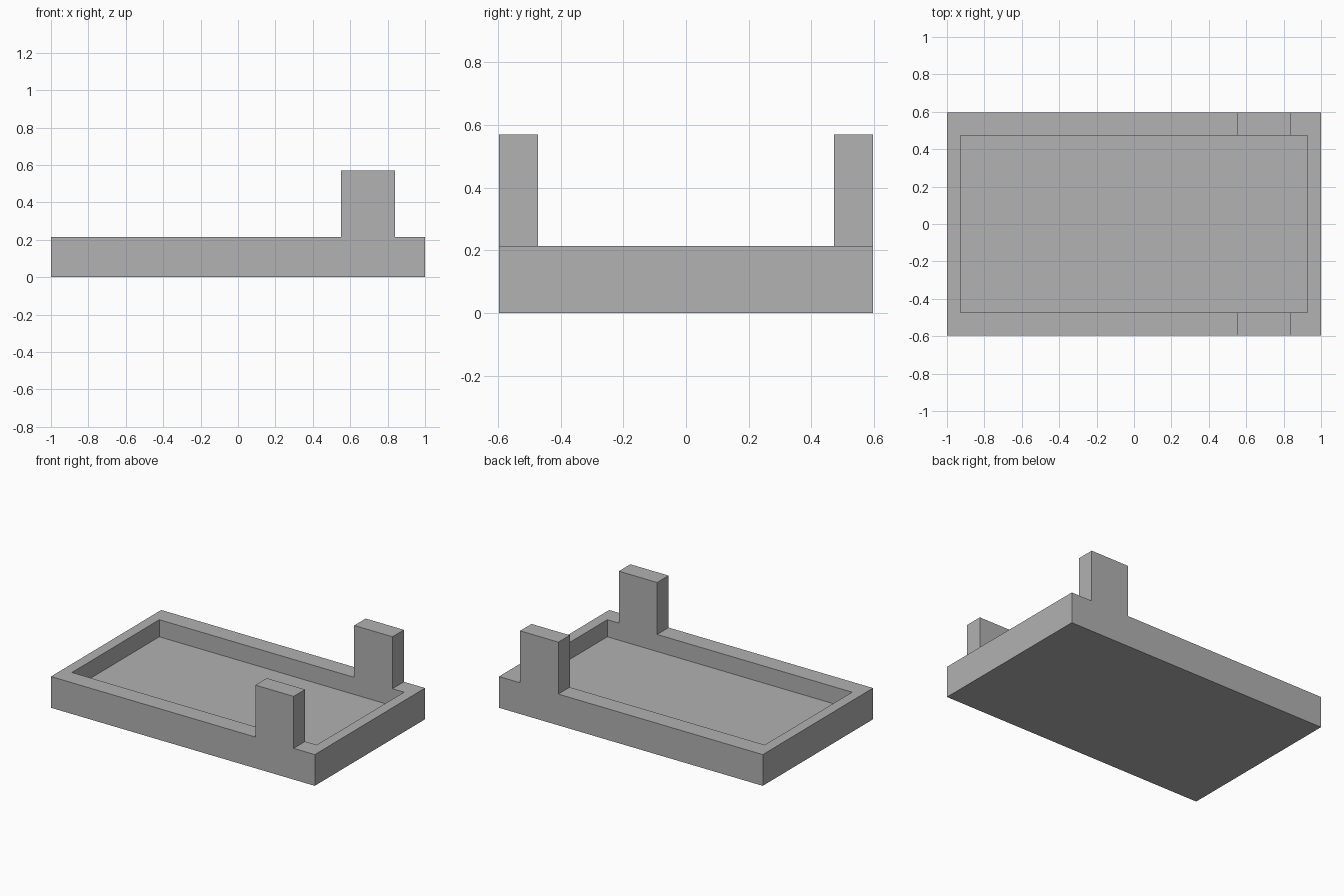
import bpy
import bmesh

if "Cube" in bpy.data.objects:
    bpy.data.objects.remove(bpy.data.objects["Cube"], do_unlink=True)

HALF_Y, INNER_X, INNER_Y = 0.597, 0.928, 0.473
FLOOR, RIM, TOP = 0.097, 0.214, 0.57
POST_X0, POST_X1 = 0.55, 0.84

grey = bpy.data.materials.new("plain grey")
grey.use_nodes = True
colour = (0.445, 0.445, 0.445, 1)
grey.diffuse_color = colour
grey.node_tree.nodes["Principled BSDF"].inputs["Base Color"].default_value = colour


def extruded_profile(name, outline, half_depth):
    """Extrude an x-z outline symmetrically along y."""
    bm = bmesh.new()
    face = bm.faces.new([bm.verts.new((x, -half_depth, z)) for x, z in outline])
    grown = bmesh.ops.extrude_face_region(bm, geom=[face])["geom"]
    verts = [g for g in grown if isinstance(g, bmesh.types.BMVert)]
    bmesh.ops.translate(bm, verts=verts, vec=(0, 2 * half_depth, 0))
    bmesh.ops.recalc_face_normals(bm, faces=bm.faces)
    mesh = bpy.data.meshes.new(name)
    bm.to_mesh(mesh)
    bm.free()
    mesh.materials.append(grey)
    obj = bpy.data.objects.new(name, mesh)
    bpy.context.collection.objects.link(obj)
    return obj


# Tray with the post silhouette carried across its full width
tray = extruded_profile("tray_with_posts", [
    (-1, 0), (1, 0), (1, RIM), (POST_X1, RIM), (POST_X1, TOP),
    (POST_X0, TOP), (POST_X0, RIM), (-1, RIM)], HALF_Y)

# Cutter for the recess and the gap between the two posts
cutter = extruded_profile("recess_cutter", [
    (-INNER_X, FLOOR), (INNER_X, FLOOR), (INNER_X, RIM), (1.1, RIM),
    (1.1, 0.7), (-1.1, 0.7), (-1.1, RIM), (-INNER_X, RIM)], INNER_Y)
cutter.hide_render = True

cut = tray.modifiers.new("recess", "BOOLEAN")
cut.operation = "DIFFERENCE"
cut.solver = "EXACT"
cut.object = cutter

# Apply the cut and discard the cutter
bpy.context.view_layer.objects.active = tray
tray.select_set(True)
bpy.ops.object.modifier_apply(modifier=cut.name)
bpy.data.objects.remove(cutter, do_unlink=True)

# Merge coplanar faces left by the cut
bm = bmesh.new()
bm.from_mesh(tray.data)
bmesh.ops.remove_doubles(bm, verts=bm.verts, dist=0.0001)
bmesh.ops.dissolve_limit(bm, angle_limit=0.01, verts=bm.verts, edges=bm.edges)
bm.to_mesh(tray.data)
bm.free()
